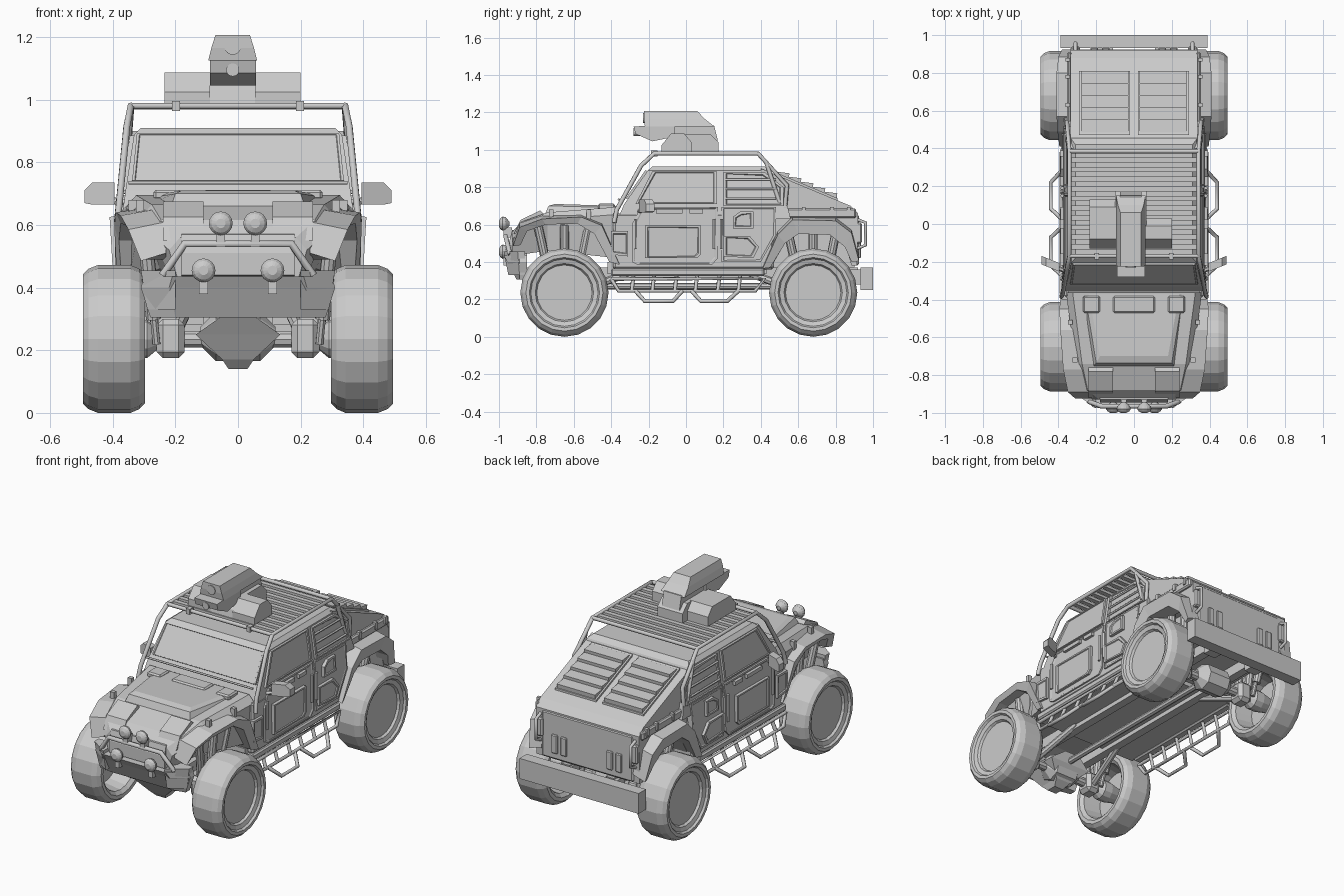
import bpy, bmesh
from math import sin, cos, pi
from mathutils import Vector


def make(name, verts, faces, mirror=False, bevel=0):
    me = bpy.data.meshes.new(name)
    bm = bmesh.new()
    vs = [bm.verts.new(v) for v in verts]
    for f in faces:
        bm.faces.new([vs[i] for i in f])
    bmesh.ops.recalc_face_normals(bm, faces=bm.faces)
    bm.to_mesh(me)
    bm.free()
    ob = bpy.data.objects.new(name, me)
    bpy.context.collection.objects.link(ob)
    if bevel:
        m = ob.modifiers.new("bevel", 'BEVEL')
        m.width, m.segments = bevel, 1
    if mirror:
        m = ob.modifiers.new("mirror", 'MIRROR')
        m.use_mirror_merge = False
    return ob


def loft(name, rings, mirror=False, bevel=0):
    n, k = len(rings[0]), len(rings)
    verts = [p for r in rings for p in r]
    faces = [(a * n + j, a * n + (j + 1) % n, (a + 1) * n + (j + 1) % n, (a + 1) * n + j)
             for a in range(k - 1) for j in range(n)]
    faces += [tuple(range(n)), tuple(range((k - 1) * n, k * n))]
    return make(name, verts, faces, mirror, bevel)


def prism(name, prof, x0, x1, mirror=False, bevel=0):
    return loft(name, [[(x, y, z) for y, z in prof] for x in (x0, x1)], mirror, bevel)


def box(name, x, y, z, mirror=False, bevel=0):
    return prism(name, [(y[0], z[0]), (y[1], z[0]), (y[1], z[1]), (y[0], z[1])], x[0], x[1], mirror, bevel)


def tube(name, paths, r=0.009, mirror=False):
    cu = bpy.data.curves.new(name, 'CURVE')
    cu.dimensions, cu.bevel_depth, cu.bevel_resolution, cu.use_fill_caps = '3D', r, 1, True
    for s in ((1, -1) if mirror else (1,)):
        for p in paths:
            sp = cu.splines.new('POLY')
            sp.points.add(len(p) - 1)
            for q, c in zip(sp.points, p):
                q.co = (c[0] * s, c[1], c[2], 1)
    bpy.context.collection.objects.link(bpy.data.objects.new(name, cu))


def lathe(name, prof, centre, axis='X', n=24, mirror=False):
    # profile of (distance along axis, radius)
    c = Vector(centre)
    def pt(d, r, t):
        a, b = r * cos(t), r * sin(t)
        return c + Vector((d, a, b) if axis == 'X' else (a, d, b))
    return loft(name, [[pt(d, r, 2 * pi * i / n) for i in range(n)] for d, r in prof], mirror)


def rod(name, a, b, r, n=10, mirror=False):
    a, b = Vector(a), Vector(b)
    q = (b - a).to_track_quat('Z', 'Y')
    ring = [q @ Vector((r * cos(2 * pi * i / n), r * sin(2 * pi * i / n), 0)) for i in range(n)]
    return loft(name, [[a + v for v in ring], [b + v for v in ring]], mirror)


def side_x(z):
    return 0.37 if z < 0.64 else 0.37 - (z - 0.64) * 0.15


def plate(name, pts, t=0.012, inset=0.012, depth=-0.005):
    # side panel that follows the body side, with a sunken middle
    c = sum((Vector(p) for p in pts), Vector((0, 0))) / len(pts)
    def ring(off, ins):
        ds = [Vector(p) - c for p in pts]
        qs = [c + d * (1 - ins / d.length * 1.3) for d in ds]
        return [(side_x(q.y) + off, q.x, q.y) for q in qs]
    return loft(name, [ring(-0.02, 0), ring(t, 0), ring(t, inset), ring(t + depth, inset + 0.004)], True)


# wheels, axles and suspension
for y, nm in ((-0.65, "front"), (0.68, "rear")):
    lathe(nm + "_wheel", [(0.462, 0.148), (0.475, 0.156), (0.482, 0.180), (0.494, 0.188), (0.495, 0.206), (0.477, 0.224),
          (0.447, 0.236), (0.343, 0.236), (0.315, 0.224), (0.297, 0.206), (0.298, 0.185), (0.315, 0.165), (0.42, 0.15)],
          (0, y, 0.236), n=20, mirror=True)
    lathe(nm + "_hub", [(0.26, 0.035), (0.29, 0.06), (0.34, 0.06), (0.43, 0.04)], (0, y, 0.235), n=12, mirror=True)
    rod(nm + "_axle", (-0.3, y, 0.235), (0.3, y, 0.235), 0.028)
    lathe(nm + "_differential", [(-0.12, 0.03), (-0.07, 0.08), (0.07, 0.08), (0.12, 0.03)], (0, y, 0.245), n=8)
    box(nm + "_knuckle", (0.17, 0.26), (y - 0.05, y + 0.05), (0.175, 0.30), True, 0.02)
    s = 1 if y < 0 else -1
    rod(nm + "_trailing_arm", (0.22, y, 0.21), (0.16, y + s * 0.34, 0.34), 0.02, 8, True)
    for d in (-0.11, 0.0, 0.1):
        rod(nm + "_damper", (0.27, y + d * 0.7, 0.30), (0.30, y + d * 1.3, 0.60), 0.024, 10, True)
        rod(nm + "_damper_rod", (0.26, y + d * 0.5, 0.22), (0.27, y + d * 0.7, 0.32), 0.013, 8, True)
rod("drive_shaft", (0, -0.6, 0.27), (0, 0.62, 0.27), 0.018, 8)

# underbody
box("floor", (-0.34, 0.34), (-0.42, 0.43), (0.335, 0.40))
box("chassis_rail", (0.12, 0.17), (-0.88, 0.92), (0.31, 0.37), True)
box("sill", (0.33, 0.38), (-0.40, 0.42), (0.325, 0.365), True, 0.008)
loft("skid_plate", [[(-a, y0, z), (a, y0, z), (a, y1, z), (-a, y1, z)] for a, y0, y1, z in
     ((0.03, -0.72, -0.66, 0.14), (0.05, -0.75, -0.62, 0.17), (0.135, -0.80, -0.56, 0.25), (0.05, -0.84, -0.54, 0.31))])

# lower cabin, greenhouse and windscreen
box("lower_cabin", (-0.37, 0.37), (-0.39, 0.47), (0.36, 0.66), bevel=0.012)
loft("greenhouse", [[(-b, y0, z), (b, y0, z), (b, y1, z), (-b, y1, z)] for y0, y1, b, z in
     ((-0.365, 0.56, 0.37, 0.63), (-0.33, 0.54, 0.359, 0.71), (-0.205, 0.45, 0.332, 0.888), (-0.18, 0.42, 0.31, 0.91))])
def screen(x, z, off):
    return (x, -0.33 + (z - 0.71) * 0.70 - off, z + off * 0.7)
loft("windscreen", [[screen(x * k, 0.81 + (z - 0.81) * k, o) for x, z in
     ((-0.338, 0.735), (0.338, 0.735), (0.323, 0.885), (-0.323, 0.885))]
     for k, o in ((1, -0.01), (1, 0.009), (0.975, 0.009), (0.968, 0.006))])
tube("wiper_bar", [[(-0.35, -0.36, 0.735), (0.35, -0.36, 0.735)]], 0.006)

# rear body with wheel notches, sloping back and louvres
prism("rear_body", [(0.40, 0.38), (0.46, 0.38), (0.54, 0.52), (0.61, 0.565), (0.77, 0.56), (0.85, 0.50), (0.885, 0.38),
      (0.915, 0.38), (0.92, 0.66), (0.88, 0.70), (0.46, 0.875), (0.40, 0.90)], -0.337, 0.337)
box("bed_tub", (-0.25, 0.25), (0.40, 0.90), (0.37, 0.62))
box("bed_side_rail", (0.33, 0.355), (0.47, 0.91), (0.635, 0.685), True, 0.008)
def slope(y):
    return 0.875 - (y - 0.46) * 0.417
prism("louvre_frame", [(0.47, slope(0.47)), (0.81, slope(0.81)), (0.81, slope(0.81) + 0.012), (0.47, slope(0.47) + 0.012)],
      0.02, 0.29, True)
for i in range(5):
    y = 0.485 + i * 0.064
    prism("louvre", [(y, slope(y)), (y + 0.064, slope(y + 0.064)), (y + 0.068, slope(y + 0.064) + 0.036),
          (y, slope(y) + 0.018)], 0.03, 0.28, True)
for y in (0.53, 0.63, 0.78, 0.87):
    box("bed_clip", (0.34, 0.362), (y - 0.01, y + 0.01), (0.655, 0.695), True)

# tailgate details and rear bumper
box("tailgate", (-0.30, 0.30), (0.90, 0.925), (0.38, 0.655), bevel=0.01)
for x in (0.15, 0.21):
    box("tailgate_slat", (x - 0.02, x + 0.02), (0.91, 0.935), (0.42, 0.53), True, 0.005)
box("tail_light", (0.285, 0.335), (0.90, 0.94), (0.50, 0.61), True, 0.008)
tube("tail_light_guard", [[(0.31, 0.91, 0.47), (0.31, 0.96, 0.49), (0.31, 0.96, 0.61), (0.31, 0.91, 0.63)]], 0.010, True)
box("rear_bumper", (-0.39, 0.39), (0.932, 1.0), (0.25, 0.37))
box("bumper_mount", (0.11, 0.19), (0.84, 0.95), (0.28, 0.36), True)

# hood, lofted front to back
loft("hood", [[(-b, y, c), (-a, y, z - 0.04), (-a + 0.035, y, z), (a - 0.035, y, z), (a, y, z - 0.04), (b, y, c)]
     for y, a, z, b, c in ((-0.36, 0.36, 0.695, 0.35, 0.42), (-0.74, 0.31, 0.665, 0.25, 0.46),
                           (-0.88, 0.28, 0.615, 0.22, 0.44), (-0.93, 0.22, 0.56, 0.19, 0.42))])
loft("hood_bulge", [[(-w, y0, z0), (w, y0, z0), (w + 0.06, -0.37, z1), (-w - 0.06, -0.37, z1)]
     for w, y0, z0, z1 in ((0.22, -0.76, 0.64, 0.67), (0.20, -0.735, 0.70, 0.69), (0.18, -0.70, 0.71, 0.70))])
for x0, x1 in ((-0.27, -0.18), (-0.11, 0.11), (0.18, 0.27)):
    box("hood_vent", (x0, x1), (-0.47, -0.38), (0.68, 0.712), bevel=0.008)
prism("nose_ridge", [(-0.92, 0.55), (-0.885, 0.625), (-0.78, 0.675), (-0.74, 0.64)], 0.11, 0.24, True)
prism("grille", [(-0.945, 0.44), (-0.945, 0.51), (-0.93, 0.57), (-0.85, 0.58), (-0.85, 0.42)], -0.18, 0.18)
for y, x in ((-0.72, 0.30), (-0.52, 0.325)):
    box("hood_latch", (x, x + 0.025), (y - 0.012, y + 0.012), (0.63, 0.68), True)

# wheel arch flares, each rib given as outer (y, z), inner (y, z) and outer x
def flare(name, ribs, x0):
    return loft(name, [[(x0, a, b + 0.01), (x, a, b - 0.015), (x - 0.015, c, d), (x0, c, d)]
                       for a, b, c, d, x in ribs], True)
flare("front_flare", [(-0.925, 0.50, -0.885, 0.49, 0.31), (-0.89, 0.60, -0.85, 0.565, 0.35), (-0.77, 0.645, -0.75, 0.60, 0.375),
      (-0.56, 0.655, -0.58, 0.605, 0.39), (-0.45, 0.61, -0.49, 0.55, 0.395), (-0.355, 0.40, -0.41, 0.40, 0.385)], 0.23)
flare("rear_flare", [(0.41, 0.38, 0.45, 0.37, 0.395), (0.49, 0.56, 0.53, 0.50, 0.405), (0.57, 0.64, 0.60, 0.55, 0.41),
      (0.80, 0.635, 0.77, 0.545, 0.41), (0.885, 0.57, 0.85, 0.48, 0.40), (0.925, 0.42, 0.885, 0.40, 0.38)], 0.30)

# front bumper, bull bar and lamps
def bump(w, wf, yf, z):
    return [(-w, -0.85, z), (-w, -0.89, z), (-wf, yf, z), (wf, yf, z), (w, -0.89, z), (w, -0.85, z)]
loft("front_bumper", [bump(0.28, 0.20, -0.905, 0.305), bump(0.31, 0.22, -0.955, 0.40), bump(0.30, 0.21, -0.975, 0.435)])
loft("bumper_wing", [[(0.20, y0, z), (x, y1, z), (x, -0.86, z), (0.20, -0.86, z)] for y0, y1, x, z in
     ((-0.95, -0.89, 0.29, 0.33), (-0.975, -0.90, 0.31, 0.455))], True)
tube("bull_bar", [[(-0.24, -0.94, 0.44), (-0.17, -0.965, 0.54), (0.17, -0.965, 0.54), (0.24, -0.94, 0.44)]], 0.013)
for x, z, nm in ((0.11, 0.455, "lower_lamp"), (0.055, 0.605, "upper_lamp")):
    lathe(nm, [(-1.0, 0.015), (-0.992, 0.030), (-0.98, 0.038), (-0.965, 0.034), (-0.945, 0.012)], (x, 0, z), 'Y', 16, True)
    box(nm + "_stalk", (x - 0.014, x + 0.014), (-0.975, -0.93), (z - 0.075, z - 0.02), True)

# doors, windows and side panels
plate("front_window", [(-0.27, 0.71), (-0.18, 0.885), (0.165, 0.885), (0.165, 0.71)])
plate("rear_window", [(0.20, 0.70), (0.20, 0.88), (0.42, 0.88), (0.52, 0.80), (0.52, 0.70)])
plate("front_door", [(-0.29, 0.40), (-0.29, 0.60), (-0.24, 0.695), (0.17, 0.695), (0.17, 0.42), (0.14, 0.385),
      (-0.26, 0.385)], 0.010, 0.01, -0.003)
plate("front_door_panel", [(-0.22, 0.42), (-0.22, 0.595), (0.08, 0.595), (0.08, 0.44), (0.06, 0.42)], 0.022)
plate("rear_door", [(0.19, 0.40), (0.19, 0.695), (0.48, 0.695), (0.48, 0.54), (0.40, 0.40)], 0.010, 0.01, -0.003)
plate("rear_door_panel", [(0.20, 0.43), (0.20, 0.54), (0.34, 0.54), (0.39, 0.48), (0.36, 0.42)], 0.022)
plate("filler_cap", [(0.25, 0.58), (0.25, 0.64), (0.29, 0.67), (0.36, 0.67), (0.36, 0.58)], 0.022)
plate("kick_panel", [(-0.40, 0.44), (-0.40, 0.565), (-0.31, 0.565), (-0.31, 0.43)], 0.014)
for z in (0.74, 0.79, 0.84):
    x = side_x(z) + 0.014
    tube("rear_window_bar", [[(x, 0.21, z), (x, 0.48, z)]], 0.006, True)
for y0, y1 in ((0.02, 0.09), (-0.16, -0.02)):
    box("door_handle", (0.37, 0.388), (y0, y1), (0.66, 0.682), True)
for y in (-0.27, 0.15, 0.19):
    rod("door_hinge", (0.38, y, 0.47), (0.38, y, 0.63), 0.010, 6, True)

# mirrors
loft("mirror", [[(x, y + (x - 0.4) * 0.4, z) for y, z in ((-0.25, a), (-0.205, a), (-0.205, b), (-0.25, b))]
     for x, a, b in ((0.395, 0.665, 0.735), (0.465, 0.665, 0.735), (0.49, 0.67, 0.71))], True)
rod("mirror_arm", (0.36, -0.25, 0.67), (0.41, -0.23, 0.68), 0.012, 6, True)

# external cage and roof slats
tube("roll_cage", [[(0.385, -0.385, 0.61), (0.378, -0.37, 0.68), (0.355, -0.24, 0.915), (0.342, -0.17, 0.98),
     (0.342, 0.385, 0.98), (0.355, 0.54, 0.81), (0.355, 0.53, 0.70)], [(0.349, 0.43, 0.93), (0.358, 0.50, 0.72)]], 0.012, True)
tube("cage_crossbar", [[(-0.345, y, 0.98), (0.345, y, 0.98)] for y in (-0.17, 0.385)], 0.011)
for i in range(10):
    y = -0.12 + i * 0.051
    box("roof_slat", (-0.335, 0.335), (y - 0.014, y + 0.014), (0.968, 0.984))
box("rack_clamp", (0.185, 0.21), (-0.187, -0.153), (0.963, 0.995), True)

# side steps
tube("side_step", [[(0.37, -0.40, 0.31), (0.385, -0.36, 0.245), (0.385, 0.37, 0.245), (0.37, 0.42, 0.31), (0.37, -0.40, 0.31)],
     [(0.385, -0.27, 0.245), (0.44, -0.22, 0.19), (0.44, -0.07, 0.19), (0.385, -0.02, 0.245)],
     [(0.385, 0.03, 0.245), (0.44, 0.08, 0.19), (0.44, 0.22, 0.19), (0.385, 0.28, 0.245)]]
     + [[(0.35, y, 0.34), (0.385, y - 0.01, 0.245)] for y in (-0.28, -0.17, -0.05, 0.06, 0.18, 0.29)], 0.011, True)

# roof turret: base, side boxes, housing and barrel block
prism("turret_base", [(-0.13, 0.985), (-0.12, 1.03), (-0.07, 1.085), (0.13, 1.085), (0.175, 1.04), (0.175, 0.985)], -0.10, 0.065)
for x0, x1, y1 in ((-0.235, -0.09, 0.13), (0.055, 0.20, 0.03)):
    prism("turret_side_box", [(-0.13, 0.985), (-0.13, 1.025), (-0.08, 1.087), (y1 - 0.04, 1.087), (y1, 1.04), (y1, 0.985)], x0, x1)
def house(y0, y1, w, z):
    return [(-0.017 - w, y0, z), (-0.017 + w, y0, z), (-0.017 + w, y1, z), (-0.017 - w, y1, z)]
loft("turret_housing", [house(-0.22, 0.15, 0.078, 1.125), house(-0.225, 0.10, 0.068, 1.165), house(-0.225, 0.06, 0.055, 1.207)])
prism("barrel_block", [(-0.28, 1.125), (-0.27, 1.085), (-0.18, 1.045), (-0.06, 1.07), (-0.06, 1.13)], -0.09, 0.058)
prism("turret_neck", [(-0.08, 1.05), (-0.08, 1.13), (0.15, 1.13), (0.17, 1.05)], -0.075, 0.04)
lathe("turret_sight", [(-0.229, 0.027), (-0.21, 0.027)], (-0.017, 0, 1.17), 'Y', 14)
lathe("turret_barrel", [(-0.28, 0.012), (-0.28, 0.021), (-0.22, 0.021)], (-0.017, 0, 1.095), 'Y', 12)
